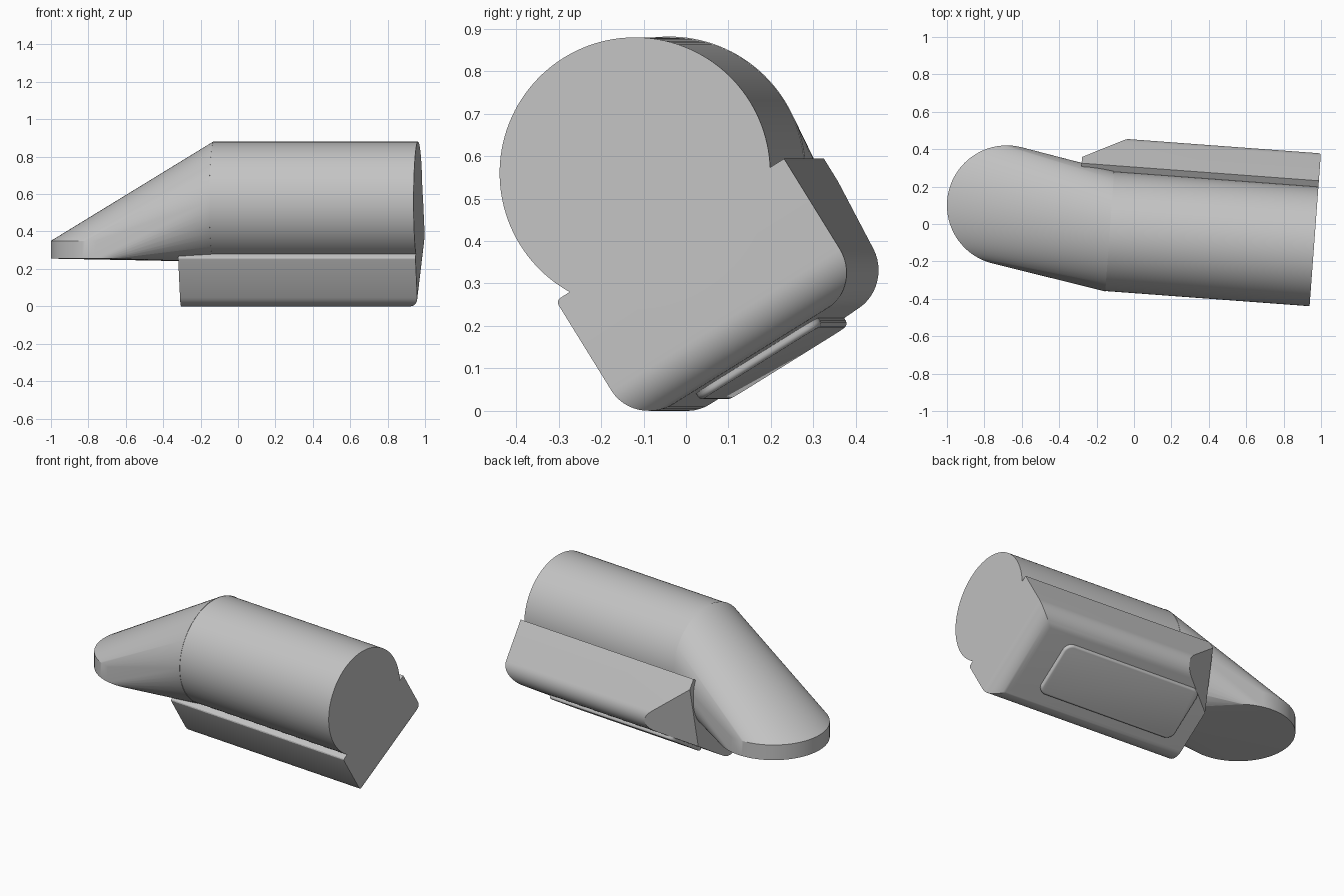
import bpy, bmesh, math
from mathutils import Matrix, Vector

if "Cube" in bpy.data.objects:
    bpy.data.objects.remove(bpy.data.objects["Cube"], do_unlink=True)

grey = bpy.data.materials.new("plain grey")
grey.use_nodes = True
grey.diffuse_color = (0.55, 0.55, 0.55, 1)
grey.node_tree.nodes["Principled BSDF"].inputs["Base Color"].default_value = grey.diffuse_color

# Shared frame: x along the barrel axis, y across the slanted housing, z away from it
FRAME = (Matrix.Translation((0, -0.049, 0.56))
         @ Matrix.Rotation(math.radians(-4.24), 4, 'Z')
         @ Matrix.Rotation(math.radians(31.8), 4, 'X'))
RADIUS, JOINT, END = 0.32, -0.13, 0.965
TOP, BOTTOM, HALF, BACK = -0.157, -0.507, 0.3175, -0.307


def finish(bm, name, matrix=None):
    if matrix:
        bm.transform(matrix)
    bmesh.ops.recalc_face_normals(bm, faces=bm.faces[:])
    mesh = bpy.data.meshes.new(name)
    bm.to_mesh(mesh)
    bm.free()
    obj = bpy.data.objects.new(name, mesh)
    bpy.context.collection.objects.link(obj)
    mesh.materials.append(grey)
    bpy.ops.object.select_all(action='DESELECT')
    obj.select_set(True)
    bpy.context.view_layer.objects.active = obj
    bpy.ops.object.shade_smooth_by_angle(angle=math.radians(25))
    return obj


def block(lo, hi):
    bm = bmesh.new()
    lo, hi = Vector(lo), Vector(hi)
    size = Matrix.Diagonal((*(hi - lo), 1))
    bmesh.ops.create_cube(bm, size=1, matrix=Matrix.Translation((lo + hi) / 2) @ size)
    return bm


def round_edges(bm, test, radius, segments):
    edges = [e for e in bm.edges if test(*[v.co for v in e.verts])]
    bmesh.ops.bevel(bm, geom=edges, offset=radius, segments=segments,
                    profile=0.5, affect='EDGES', clamp_overlap=True)


# Barrel
bm = bmesh.new()
along = Matrix.Translation(((JOINT + END) / 2, 0, 0)) @ Matrix.Rotation(math.pi / 2, 4, 'Y')
bmesh.ops.create_cone(bm, cap_ends=True, segments=128, radius1=RADIUS, radius2=RADIUS,
                      depth=END - JOINT, matrix=along)
finish(bm, "barrel", FRAME)

# Sloping nose: hull between the barrel mouth and a thin flat disc
bm = bmesh.new()
mouth = FRAME @ Matrix.Translation((JOINT, 0, 0)) @ Matrix.Rotation(math.pi / 2, 4, 'Y')
bmesh.ops.create_circle(bm, segments=128, radius=RADIUS + 0.002, matrix=mouth)
for z in (0.255, 0.35):
    bmesh.ops.create_circle(bm, segments=128, radius=RADIUS,
                            matrix=Matrix.Translation((-0.68, 0.1, z)))
hull = bmesh.ops.convex_hull(bm, input=bm.verts[:])
junk = {g for g in hull["geom_interior"] + hull["geom_unused"]
        if isinstance(g, bmesh.types.BMVert)}
bmesh.ops.delete(bm, geom=list(junk), context='VERTS')
bmesh.ops.dissolve_limit(bm, angle_limit=0.002, verts=bm.verts[:], edges=bm.edges[:])
finish(bm, "nose")

# Housing: rounded underside, with one rear corner sliced off
bm = block((BACK, -HALF, BOTTOM), (END, HALF, TOP))
round_edges(bm, lambda a, b: max(a.z, b.z) < BOTTOM + 0.01 and max(a.x, b.x) > 0, 0.1, 12)
round_edges(bm, lambda a, b: min(a.z, b.z) > TOP - 0.01 and max(a.y, b.y) < 0, 0.012, 3)
p = Vector((BACK, HALF, -0.22))
q = Vector((0.0, HALF, BOTTOM))
r = Vector((BACK, 0.05, BOTTOM))
normal = (q - p).cross(r - p).normalized()
if normal.dot(Vector((BACK, HALF, BOTTOM)) - p) < 0:
    normal.negate()
bmesh.ops.bisect_plane(bm, geom=bm.verts[:] + bm.edges[:] + bm.faces[:],
                       plane_co=p, plane_no=normal, clear_outer=True)
bmesh.ops.holes_fill(bm, edges=[e for e in bm.edges if e.is_boundary], sides=0)
finish(bm, "housing", FRAME)

# Pad under the housing
bm = block((-0.2, -0.17, BOTTOM - 0.02), (0.72, 0.17, BOTTOM + 0.02))
round_edges(bm, lambda a, b: abs(a.z - b.z) > 0.01, 0.05, 8)
round_edges(bm, lambda a, b: max(a.z, b.z) < BOTTOM - 0.01, 0.012, 4)
finish(bm, "underside_pad", FRAME)
